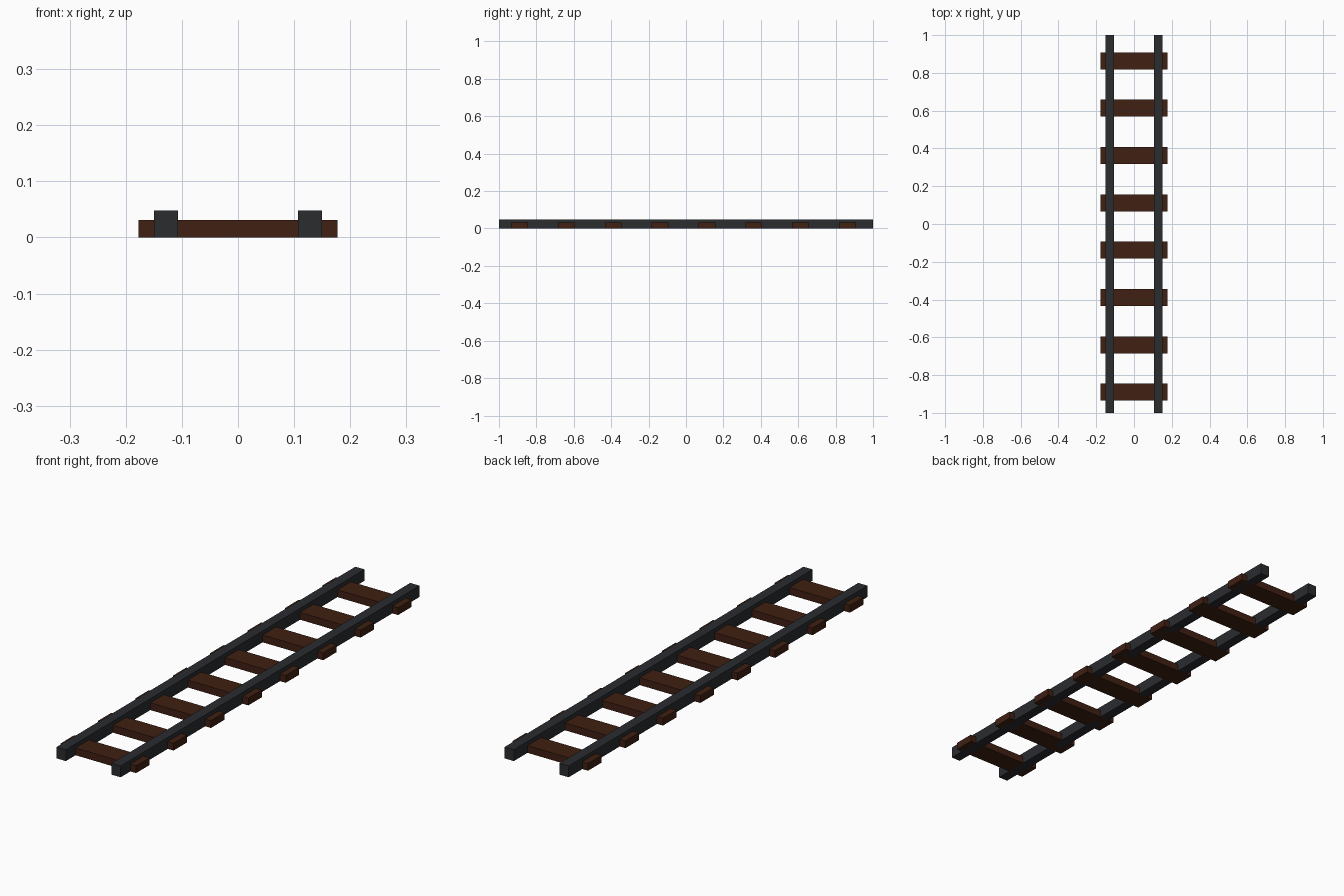
import bpy

if "Cube" in bpy.data.objects:
    bpy.data.objects.remove(bpy.data.objects["Cube"])


def material(name, rgb):
    mat = bpy.data.materials.new(name)
    mat.diffuse_color = (*rgb, 1)
    mat.use_nodes = True
    mat.node_tree.nodes["Principled BSDF"].inputs["Base Color"].default_value = mat.diffuse_color
    return mat


def box(name, centre, size, mat):
    bpy.ops.mesh.primitive_cube_add(size=1, location=centre)
    obj = bpy.context.object
    obj.name = name
    obj.scale = size
    bpy.ops.object.transform_apply(location=False, rotation=False, scale=True)
    obj.data.materials.append(mat)
    return obj


steel = material("dark_steel", (0.023, 0.025, 0.028))
wood = material("dark_wood", (0.05, 0.014, 0.006))

# Two long rails
for side, x in (("left", -0.1285), ("right", 0.1285)):
    box(f"rail_{side}", (x, 0, 0.024), (0.043, 2.0, 0.048), steel)

# Eight evenly spaced sleepers, passing through the rails
for i in range(8):
    box(f"sleeper_{i + 1}", (0, -0.89 + 0.2505 * i, 0.0155),
        (0.354, 0.09, 0.031), wood)
